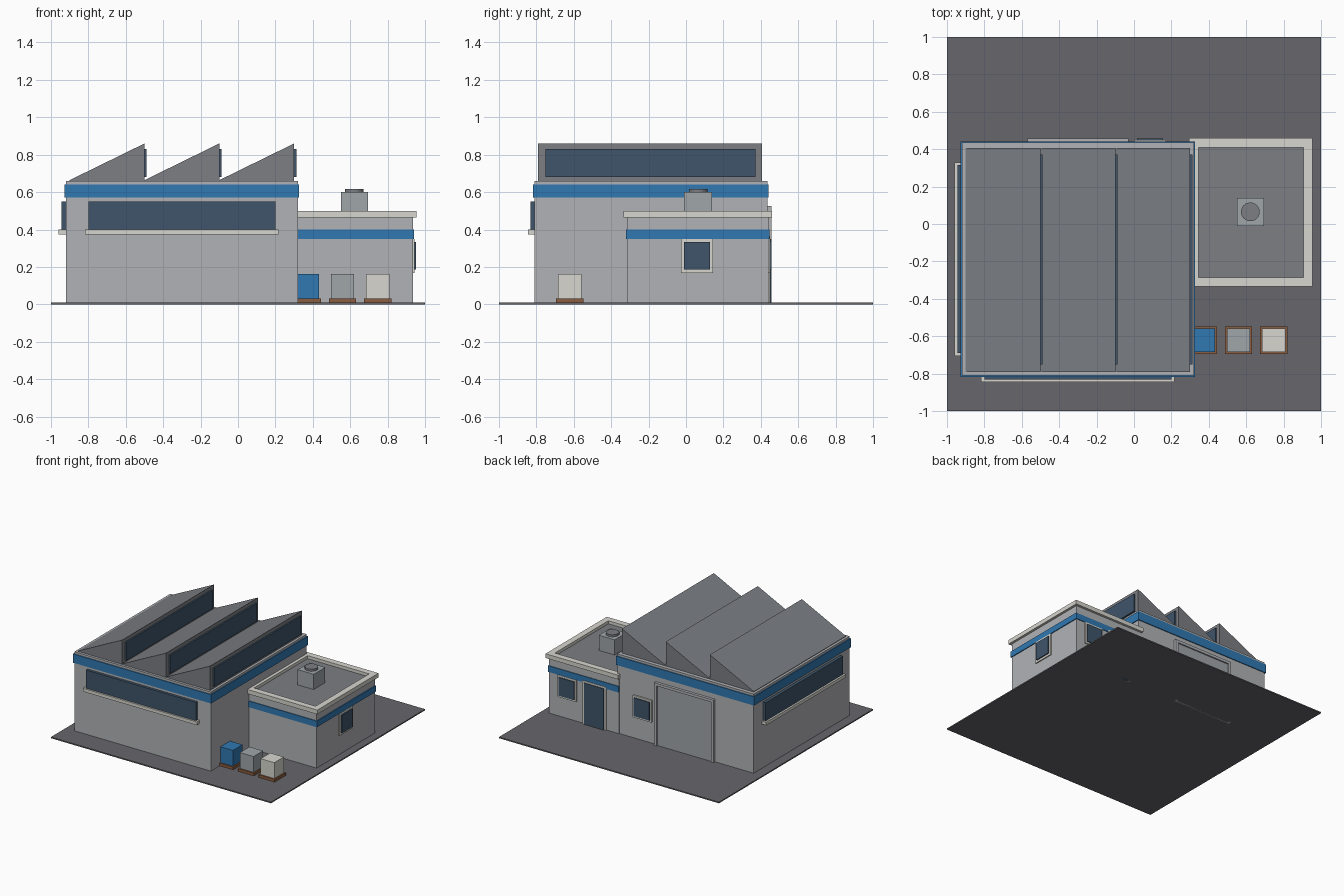
import bpy, bmesh

if "Cube" in bpy.data.objects:
    bpy.data.objects.remove(bpy.data.objects["Cube"])

def mat(name, r, g, b):
    m = bpy.data.materials.new(name)
    m.diffuse_color = (r, g, b, 1)
    m.use_nodes = True
    m.node_tree.nodes["Principled BSDF"].inputs["Base Color"].default_value = m.diffuse_color
    return m

WALL = mat("wall", .44, .45, .47)
BLUE = mat("blue", .03, .19, .45)
CREAM = mat("cream", .68, .67, .62)
ROOF = mat("roof", .20, .21, .23)
ASPHALT = mat("asphalt", .135, .135, .15)
GLASS = mat("glass", .05, .09, .145)
WOOD = mat("wood", .26, .11, .05)
METAL = mat("metal", .35, .38, .40)

def finish(name, bm, m):
    bmesh.ops.recalc_face_normals(bm, faces=bm.faces)
    me = bpy.data.meshes.new(name)
    bm.to_mesh(me)
    bm.free()
    me.materials.append(m)
    ob = bpy.data.objects.new(name, me)
    bpy.context.collection.objects.link(ob)
    return ob

def box(name, x, y, z, m):
    """Box from (min, max) ranges."""
    bm = bmesh.new()
    bmesh.ops.create_cube(bm, size=1)
    for v in bm.verts:
        v.co = [r[0] if c < 0 else r[1] for c, r in zip(v.co, (x, y, z))]
    return finish(name, bm, m)

def ring(name, x, y, z, t, m):
    """Rectangular rim of width t, made of four bars."""
    box(name + "_front", x, (y[0], y[0] + t), z, m)
    box(name + "_back", x, (y[1] - t, y[1]), z, m)
    mid = (y[0] + t, y[1] - t)
    box(name + "_left", (x[0], x[0] + t), mid, z, m)
    box(name + "_right", (x[1] - t, x[1]), mid, z, m)

def back_frame(name, x, z, t, y, m):
    """Posts and lintel on a back wall."""
    box(name + "_post_a", (x[0], x[0] + t), y, z, m)
    box(name + "_post_b", (x[1] - t, x[1]), y, z, m)
    box(name + "_lintel", (x[0] + t, x[1] - t), y, (z[1] - t, z[1]), m)

box("yard", (-1, 1), (-1, 1), (0, .01), ASPHALT)

# Main hall with blue band
box("hall_walls", (-.92, .32), (-.81, .435), (.005, .66), WALL)
box("hall_band", (-.928, .327), (-.817, .442), (.57, .642), BLUE)

# Sawtooth roof with glazed vertical faces
for i in range(3):
    x0, x1 = -.9 + .4 * i, -.5 + .4 * i
    bm = bmesh.new()
    f = bm.faces.new([bm.verts.new((a, -.79, b)) for a, b in
                      ((x0, .655), (x1, .655), (x1, .86), (x0, .664))])
    ext = bmesh.ops.extrude_face_region(bm, geom=[f], use_keep_orig=True)
    for v in ext["geom"]:
        if isinstance(v, bmesh.types.BMVert):
            v.co.y += 1.195
    finish(f"roof_tooth_{i}", bm, ROOF)
    box(f"roof_glazing_{i}", (x1 - .005, x1 + .012), (-.752, .372), (.68, .83), GLASS)

# Ribbon windows and sills
box("front_window", (-.8, .2), (-.832, -.80), (.40, .55), GLASS)
box("front_sill", (-.817, .217), (-.845, -.80), (.373, .40), CREAM)
box("left_window", (-.945, -.91), (-.69, .315), (.40, .55), GLASS)
box("left_sill", (-.96, -.91), (-.705, .33), (.373, .40), CREAM)

# Office annex with band, roof and parapet
box("annex_walls", (.30, .935), (-.315, .44), (.005, .467), WALL)
box("annex_band", (.30, .942), (-.322, .446), (.35, .40), BLUE)
box("annex_roof", (.31, .92), (-.29, .41), (.46, .475), ROOF)
ring("annex_parapet", (.295, .955), (-.335, .46), (.465, .50), .05, CREAM)

# Roof vent
box("vent_box", (.55, .695), (-.01, .14), (.47, .60), METAL)
bm = bmesh.new()
bmesh.ops.create_cone(bm, cap_ends=True, segments=24, radius1=.05, radius2=.05, depth=.02)
bmesh.ops.translate(bm, verts=bm.verts, vec=(.622, .065, .607))
finish("vent_cap", bm, ROOF)

# Small windows
box("side_window_frame", (.93, .944), (-.028, .145), (.168, .35), CREAM)
box("side_window_glass", (.93, .953), (-.01, .128), (.185, .333), GLASS)
for name, cx, cz in (("hall_back", .085, .275), ("annex_back", .77, .26)):
    box(name + "_window_frame", (cx - .085, cx + .085), (.43, .449), (cz - .09, cz + .09), CREAM)
    box(name + "_window_glass", (cx - .07, cx + .07), (.43, .457), (cz - .075, cz + .075), GLASS)

# Back doors
box("roller_door", (-.55, -.05), (.43, .446), (0, .51), METAL)
back_frame("roller_frame", (-.57, -.03), (0, .525), .022, (.43, .457), WALL)
box("annex_door", (.43, .61), (.43, .455), (0, .35), GLASS)
back_frame("annex_door_frame", (.413, .627), (0, .365), .017, (.43, .45), CREAM)

# Crates on pallets
for i, m in enumerate((BLUE, METAL, CREAM)):
    cx, cy = .37 + .1885 * i, -.622
    box(f"pallet_{i}", (cx - .073, cx + .073), (cy - .073, cy + .073), (.01, .032), WOOD)
    box(f"crate_{i}", (cx - .062, cx + .062), (cy - .062, cy + .062), (.03, .162), m)
